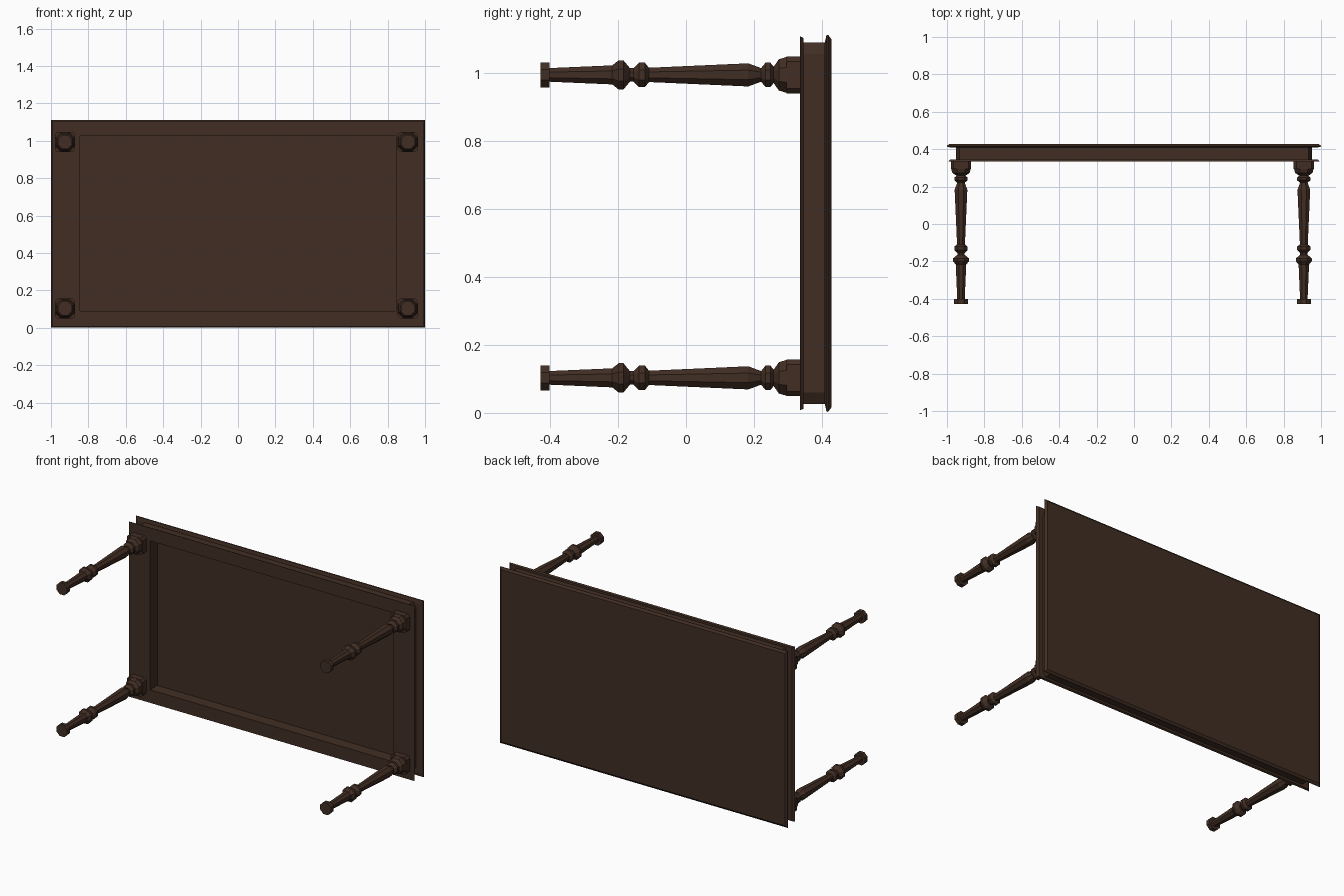
import bpy, bmesh, math

if "Cube" in bpy.data.objects:
    bpy.data.objects.remove(bpy.data.objects["Cube"])

wood = bpy.data.materials.new("dark brown wood")
wood.diffuse_color = (0.053, 0.027, 0.017, 1)
wood.use_nodes = True
wood.node_tree.nodes["Principled BSDF"].inputs["Base Color"].default_value = wood.diffuse_color
ZC = 0.5575  # height of the table centre (table lies on its long side)


def finish(name, bm):
    bmesh.ops.remove_doubles(bm, verts=bm.verts, dist=1e-5)
    bmesh.ops.recalc_face_normals(bm, faces=bm.faces)
    me = bpy.data.meshes.new(name)
    bm.to_mesh(me)
    bm.free()
    me.materials.append(wood)
    ob = bpy.data.objects.new(name, me)
    bpy.context.collection.objects.link(ob)
    return ob


def loop(bm, hx, hz, y, c=0.0, d=0.0, cx=0.0, cz=ZC):
    """Rectangle loop of 8 points in the xz plane, corners cut by c (x) and d (z)."""
    pts = [(hx, -hz + d), (hx, hz - d), (hx - c, hz), (-hx + c, hz),
           (-hx, hz - d), (-hx, -hz + d), (-hx + c, -hz), (hx - c, -hz)]
    return [bm.verts.new((cx + x, y, cz + z)) for x, z in pts]


def bridge(bm, a, b):
    n = len(a)
    for i in range(n):
        bm.faces.new((a[i], a[(i + 1) % n], b[(i + 1) % n], b[i]))


def stack(name, loops, closed_ring=False):
    """loops: argument tuples for loop(); ring joins last to first, else caps."""
    bm = bmesh.new()
    ls = [loop(bm, *a) for a in loops]
    for a, b in zip(ls, ls[1:]):
        bridge(bm, a, b)
    if closed_ring:
        bridge(bm, ls[-1], ls[0])
    else:
        bm.faces.new(ls[0])
        bm.faces.new(ls[-1])
    return finish(name, bm)


# table top with bevelled rim
stack("table_top", [(0.978, 0.53, 0.408), (0.998, 0.553, 0.413),
                    (1.0, 0.5545, 0.418), (0.987, 0.541, 0.428)])

# apron frame with cut corners
stack("apron", [(0.952, 0.532, 0.342, 0.02, 0.034), (0.952, 0.532, 0.41, 0.02, 0.034),
                (0.846, 0.468, 0.41), (0.846, 0.468, 0.342)], True)

# lower rim plate with the open recess
stack("lower_rim", [(0.992, 0.550, 0.335), (0.98, 0.545, 0.346),
                    (0.846, 0.468, 0.346), (0.846, 0.468, 0.335)], True)

# turned legs: (y, radius across flats)
PROFILE = [(-0.428, 0.037), (-0.402, 0.037), (-0.402, 0.020), (-0.217, 0.028),
           (-0.198, 0.043), (-0.184, 0.043), (-0.165, 0.020), (-0.154, 0.020),
           (-0.138, 0.036), (-0.121, 0.036), (-0.109, 0.021), (0.183, 0.034),
           (0.221, 0.020), (0.234, 0.036), (0.248, 0.036), (0.258, 0.024),
           (0.273, 0.046), (0.297, 0.053)]
SIDES = 8
for xn, x in (("left", -0.925), ("right", 0.908)):
    for zn, z in (("lower", 0.103), ("upper", 0.994)):
        bm = bmesh.new()
        rings = []
        for y, r in PROFILE:
            R = r / math.cos(math.pi / SIDES)
            rings.append([bm.verts.new((x + R * math.cos(a), y, z + R * math.sin(a)))
                          for a in [(i + 0.5) * 2 * math.pi / SIDES for i in range(SIDES)]])
        for a, b in zip(rings, rings[1:]):
            bridge(bm, a, b)
        bm.faces.new(rings[0])
        bm.faces.new(rings[-1])
        finish(f"{xn}_{zn}_leg", bm)
        # square block with cut corners where the leg meets the frame
        stack(f"{xn}_{zn}_leg_block", [(0.054, 0.054, 0.295, 0.014, 0.014, x, z),
                                       (0.054, 0.054, 0.337, 0.014, 0.014, x, z)])
